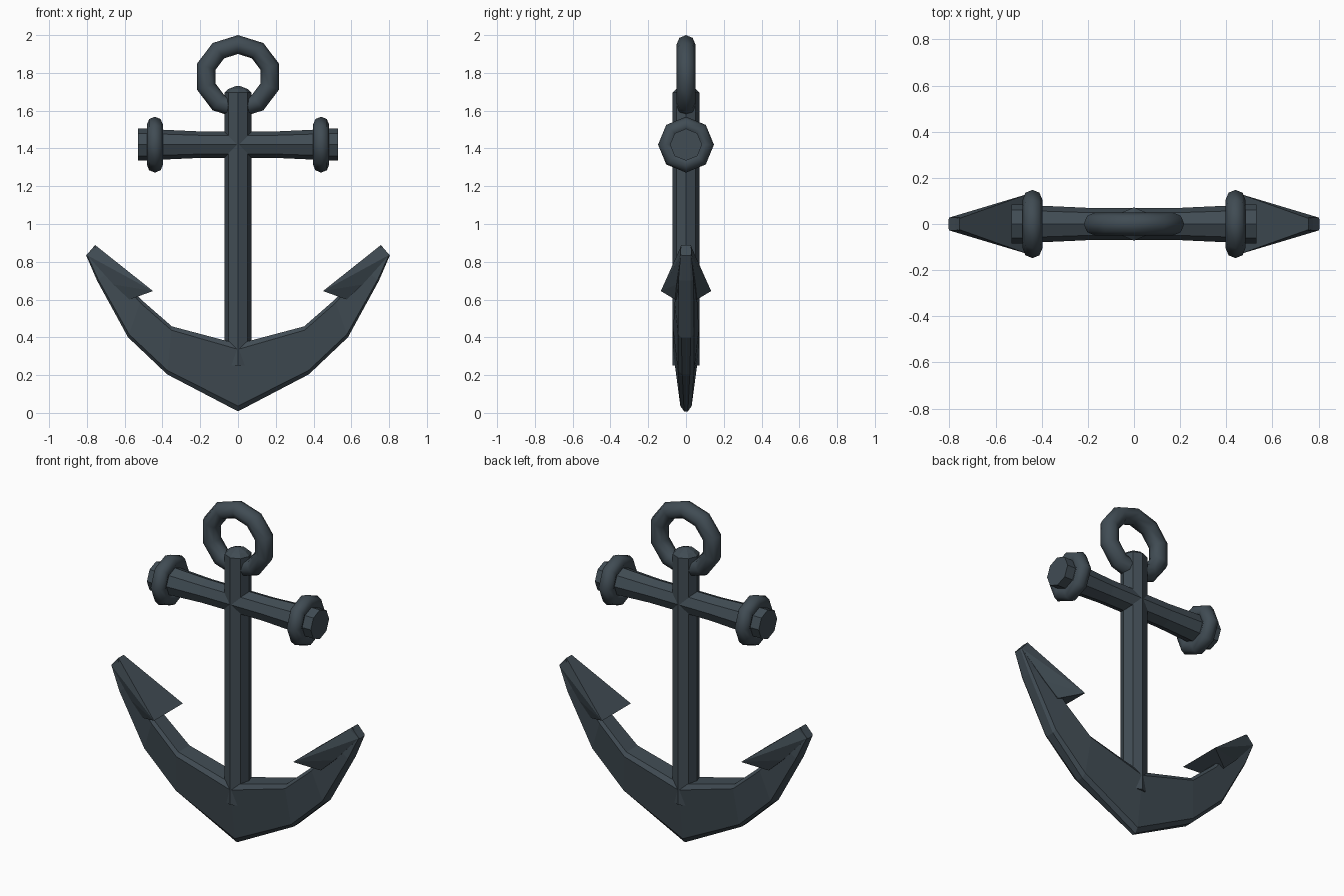
import bpy, bmesh, math
from mathutils import Vector, Matrix

if "Cube" in bpy.data.objects:
    bpy.data.objects.remove(bpy.data.objects["Cube"])

iron = bpy.data.materials.new("dark slate iron")
iron.diffuse_color = (0.052, 0.072, 0.088, 1)
iron.use_nodes = True
iron.node_tree.nodes["Principled BSDF"].inputs["Base Color"].default_value = iron.diffuse_color


def finish(bm, name, smooth=False):
    bmesh.ops.recalc_face_normals(bm, faces=bm.faces[:])
    for f in bm.faces:
        f.smooth = smooth
    me = bpy.data.meshes.new(name)
    bm.to_mesh(me)
    bm.free()
    me.materials.append(iron)
    ob = bpy.data.objects.new(name, me)
    bpy.context.collection.objects.link(ob)
    return ob


def loft(name, rings):
    """Skin a list of equal-length point rings and cap both ends."""
    bm = bmesh.new()
    loops = [[bm.verts.new(p) for p in r] for r in rings]
    n = len(loops[0])
    for a, b in zip(loops, loops[1:]):
        for i in range(n):
            j = (i + 1) % n
            bm.faces.new((a[i], a[j], b[j], b[i]))
    bm.faces.new(loops[0])
    bm.faces.new(loops[-1])
    return finish(bm, name)


def octagon(r):
    return [(r * math.cos(k * math.pi / 4), r * math.sin(k * math.pi / 4)) for k in range(8)]


def torus(name, major, minor, n_major, n_minor, matrix):
    """Torus around its local z axis, first vertex on local x."""
    bm = bmesh.new()
    grid = []
    for i in range(n_major):
        a = 2 * math.pi * i / n_major
        ring = []
        for j in range(n_minor):
            b = 2 * math.pi * j / n_minor
            r = major + minor * math.cos(b)
            ring.append(bm.verts.new(matrix @ Vector((r * math.cos(a), r * math.sin(a), minor * math.sin(b)))))
        grid.append(ring)
    for i in range(n_major):
        for j in range(n_minor):
            i2, j2 = (i + 1) % n_major, (j + 1) % n_minor
            bm.faces.new((grid[i][j], grid[i2][j], grid[i2][j2], grid[i][j2]))
    return finish(bm, name, True)


# Shank: octagonal post with a low domed top
shank_profile = [(0.25, 0.072), (1.695, 0.072), (1.715, 0.05), (1.73, 0.012)]
loft("shank", [[(x, y, z) for x, y in octagon(r)] for z, r in shank_profile])

# Stock: octagonal crossbar, waisted in the middle
stock_profile = [(0.2, 0.07), (0.44, 0.081), (0.48, 0.085), (0.53, 0.085)]
stock_profile = [(-x, r) for x, r in reversed(stock_profile)] + stock_profile
loft("stock", [[(x, y, 1.42 + z) for y, z in octagon(r)] for x, r in stock_profile])

# Collars near the stock ends
for s, side in ((-1, "left"), (1, "right")):
    torus(side + "_collar", 0.105, 0.043, 8, 8,
          Matrix.Translation((s * 0.44, 0, 1.42)) @ Matrix.Rotation(math.pi / 2, 4, 'Y'))

# Shackle ring at the top, ten sided with a corner upward
torus("top_ring", 0.17, 0.05, 10, 8,
      Matrix.Translation((0, 0, 1.78)) @ Matrix.Diagonal((1.04, 1, 1, 1))
      @ Matrix.Rotation(math.pi / 2, 4, 'X') @ Matrix.Rotation(math.pi / 2, 4, 'Z'))

# Arms: inner point, outer point, half widths (inner, outer bevel, outer edge)
stations = [
    ((0.0, 0.365), (0.0, 0.008), (0.07, 0.03, 0.01)),
    ((0.35, 0.458), (0.375, 0.204), (0.068, 0.043, 0.02)),
    ((0.513, 0.60), (0.582, 0.40), (0.06, 0.043, 0.025)),
    ((0.66, 0.765), (0.746, 0.70), (0.042, 0.04, 0.025)),
    ((0.757, 0.887), (0.804, 0.834), (0.028, 0.028, 0.02)),
]


def arm_ring(st, s):
    (ix, iz), (ox, oz), (w, m, o) = st
    half = [(0, 0.75 * w), (0.08, w), (0.92, m), (1, o)]
    pts = [(t, y) for t, y in half] + [(t, -y) for t, y in reversed(half)]
    return [(s * (ix + (ox - ix) * t), y, iz + (oz - iz) * t) for t, y in pts]


loft("arms", [arm_ring(st, -1) for st in reversed(stations[1:])] + [arm_ring(st, 1) for st in stations])

# Flukes: wedge-shaped barbs spreading from each arm tip
for s, side in ((-1, "left"), (1, "right")):
    bm = bmesh.new()
    for x, y, z in ((0.757, 0.024, 0.889), (0.80, 0.028, 0.836), (0.45, 0.133, 0.645),
                    (0.575, 0.058, 0.60), (0.66, 0.05, 0.68)):
        for d in (-1, 1):
            bm.verts.new((s * x, d * y, z))
    bmesh.ops.convex_hull(bm, input=bm.verts[:])
    bmesh.ops.dissolve_limit(bm, angle_limit=0.02, verts=bm.verts[:], edges=bm.edges[:])
    finish(bm, side + "_fluke")
